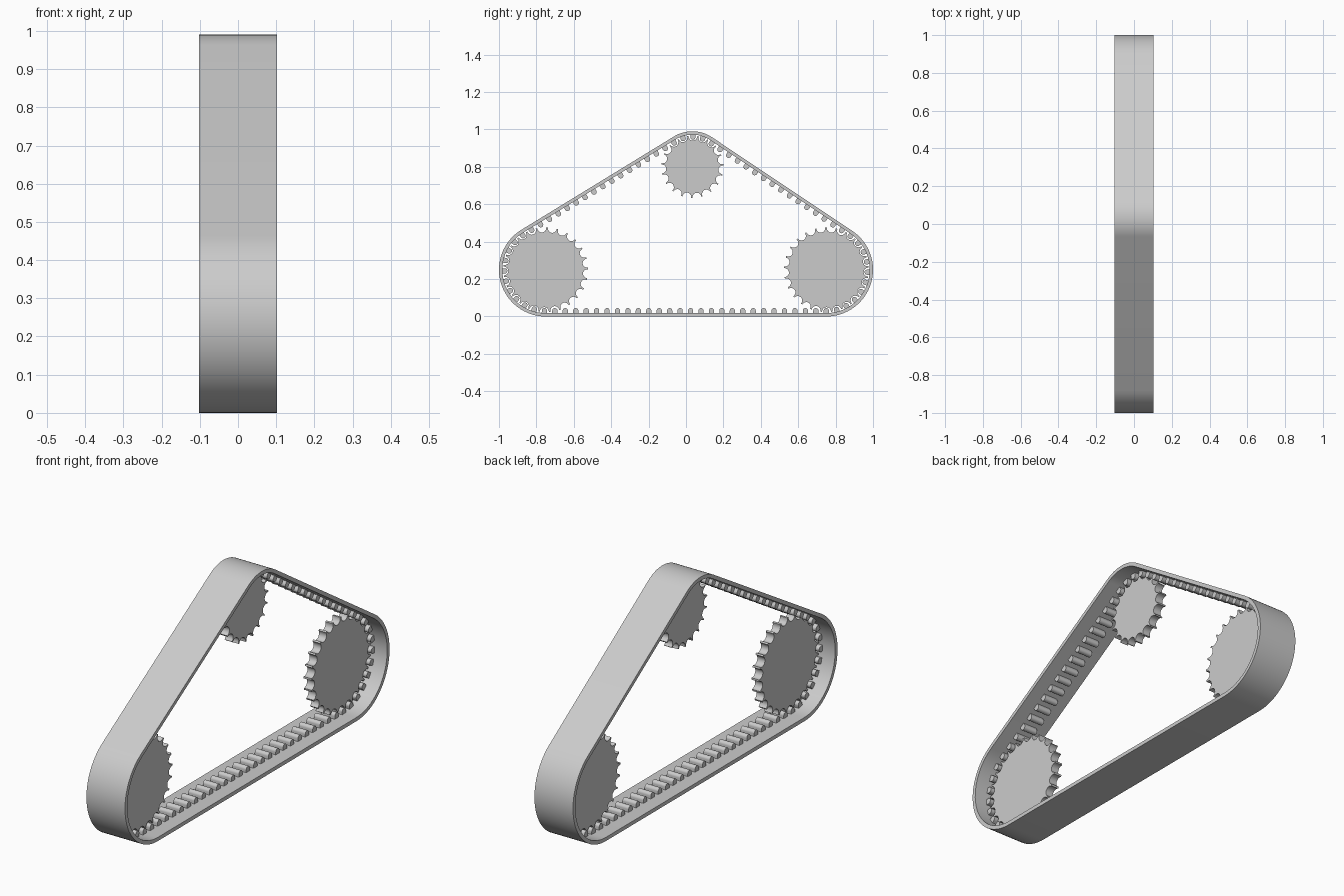
import bpy, bmesh
from math import pi, sin, cos, atan2, acos, hypot

cube = bpy.data.objects.get("Cube")
if cube:
    bpy.data.objects.remove(cube)

grey = bpy.data.materials.new("plain_grey")
grey.use_nodes = True
COLOUR = (0.6, 0.6, 0.6, 1)
grey.diffuse_color = COLOUR
grey.node_tree.nodes["Principled BSDF"].inputs["Base Color"].default_value = COLOUR

# Pulleys, in order around the loop: name, centre y, centre z, belt radius, teeth
PULLEYS = [("front_pulley", -0.75, 0.25, 0.25, 25),
           ("back_pulley", 0.75, 0.25, 0.25, 25),
           ("top_pulley", 0.034, 0.80, 0.19, 19)]
PITCH = 0.0557
BELT_TEETH = 84
BELT_HALF, LUG_HALF, PULLEY_HALF = 0.102, 0.036, 0.02
THICK = 0.018


def finish(name, bm):
    bmesh.ops.recalc_face_normals(bm, faces=bm.faces)
    mesh = bpy.data.meshes.new(name)
    bm.to_mesh(mesh)
    bm.free()
    mesh.materials.append(grey)
    ob = bpy.data.objects.new(name, mesh)
    bpy.context.collection.objects.link(ob)
    bpy.ops.object.select_all(action="DESELECT")
    ob.select_set(True)
    bpy.context.view_layer.objects.active = ob
    bpy.ops.object.shade_smooth_by_angle(angle=pi / 6)


def prism(bm, outline, half):
    """Extrude a closed (y, z) outline across the width."""
    face = bm.faces.new([bm.verts.new((-half, y, z)) for y, z in outline])
    moved = bmesh.ops.extrude_face_region(bm, geom=[face], use_keep_orig=True)["geom"]
    bmesh.ops.translate(bm, vec=(2 * half, 0, 0),
                        verts=[v for v in moved if isinstance(v, bmesh.types.BMVert)])


# Normal angle of the straight run that leaves each pulley
normals = []
for i, (_, y, z, r, _) in enumerate(PULLEYS):
    _, y2, z2, r2, _ = PULLEYS[(i + 1) % 3]
    dist = hypot(y2 - y, z2 - z)
    normals.append(atan2(z2 - z, y2 - y) - acos((r - r2) / dist))

# Loop pieces: arc then straight run, starting at the back pulley
pieces = []
for i in (1, 2, 0):
    _, y, z, r, n = PULLEYS[i]
    _, y2, z2, r2, _ = PULLEYS[(i + 1) % 3]
    a, b = normals[i - 1], normals[i]
    sweep = (b - a) % (2 * pi)
    pieces.append((i, a, sweep, sweep * n * PITCH / (2 * pi),
                   (y2 - y, z2 - z), r2 - r))
runs = [hypot(d[0] + dr * cos(a + sw), d[1] + dr * sin(a + sw))
        for _, a, sw, _, d, dr in pieces]
length = sum(p[3] for p in pieces) + sum(runs)


def on_belt(s):
    """Outer belt point, normal angle and wrapped pulley at distance s."""
    for (i, a, sweep, arc, _, _), run in zip(pieces, runs):
        _, y, z, r, _ = PULLEYS[i]
        if s < arc:
            n = a + sweep * s / arc
            return y + r * cos(n), z + r * sin(n), n, i
        s -= arc
        n = a + sweep
        if s < run:
            return (y + r * cos(n) - s * sin(n), z + r * sin(n) + s * cos(n), n, None)
        s -= run


# Belt: a closed band
bm = bmesh.new()
rings = []
for i, a, sweep, *_ in pieces:
    _, y, z, r, _ = PULLEYS[i]
    for k in range(33):
        n = a + sweep * k / 32
        rings.append([bm.verts.new((x, y + q * cos(n), z + q * sin(n)))
                      for x, q in ((-BELT_HALF, r), (BELT_HALF, r),
                                   (BELT_HALF, r - THICK), (-BELT_HALF, r - THICK))])
for j, ring in enumerate(rings):
    nxt = rings[(j + 1) % len(rings)]
    for k in range(4):
        m = (k + 1) % 4
        bm.faces.new((ring[k], ring[m], nxt[m], nxt[k]))
finish("belt", bm)

# Belt teeth: round-ended lugs on the inside of the band
bm = bmesh.new()
phase = {}
W = 0.014
dome = [(-W, 0.015)] + [(-W * cos(pi * k / 10), 0.031 + W * sin(pi * k / 10))
                        for k in range(11)] + [(W, 0.015)]
for t in range(BELT_TEETH):
    y, z, n, i = on_belt(t * length / BELT_TEETH)
    if i is not None:
        phase[i] = n
    prism(bm, [(y - u * sin(n) - d * cos(n), z + u * cos(n) - d * sin(n))
               for u, d in dome], LUG_HALF)
finish("belt_teeth", bm)

# Pulleys: thin discs with wide scooped notches that take the belt teeth
for i, (name, cy, cz, r, count) in enumerate(PULLEYS):
    tip = r - 0.025
    outline = []
    for t in range(count):
        n = phase[i] + 2 * pi * t / count
        for k in range(11):
            u, q = -0.024 * cos(pi * k / 10), tip - 0.025 * sin(pi * k / 10)
            outline.append((cy + q * cos(n) - u * sin(n), cz + q * sin(n) + u * cos(n)))
    bm = bmesh.new()
    prism(bm, outline, PULLEY_HALF)
    finish(name, bm)
